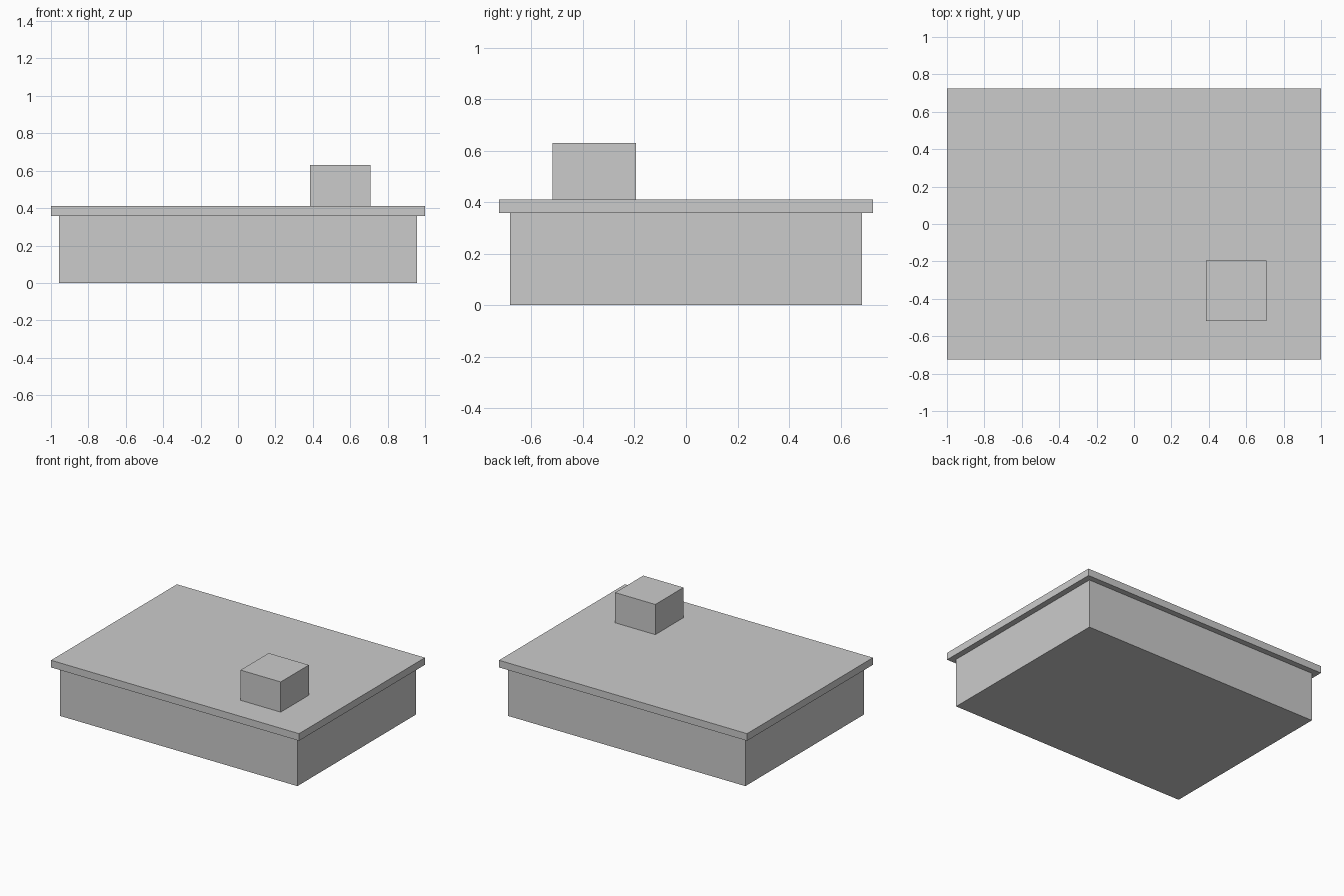
import bpy

if "Cube" in bpy.data.objects:
    bpy.data.objects.remove(bpy.data.objects["Cube"])


def box(name, x, y, z):
    """Add a box spanning the given (min, max) ranges."""
    spans = (x, y, z)
    bpy.ops.mesh.primitive_cube_add(size=1, location=[(a + b) / 2 for a, b in spans])
    obj = bpy.context.object
    obj.name = name
    obj.scale = [b - a for a, b in spans]
    bpy.ops.object.transform_apply(location=False, rotation=False, scale=True)
    return obj


# Main building block
box("building_body", (-0.957, 0.957), (-0.683, 0.683), (0, 0.358))
# Overhanging flat roof
box("roof_slab", (-1, 1), (-0.725, 0.725), (0.358, 0.41))
# Small block on the roof
box("rooftop_block", (0.384, 0.708), (-0.519, -0.195), (0.41, 0.63))
